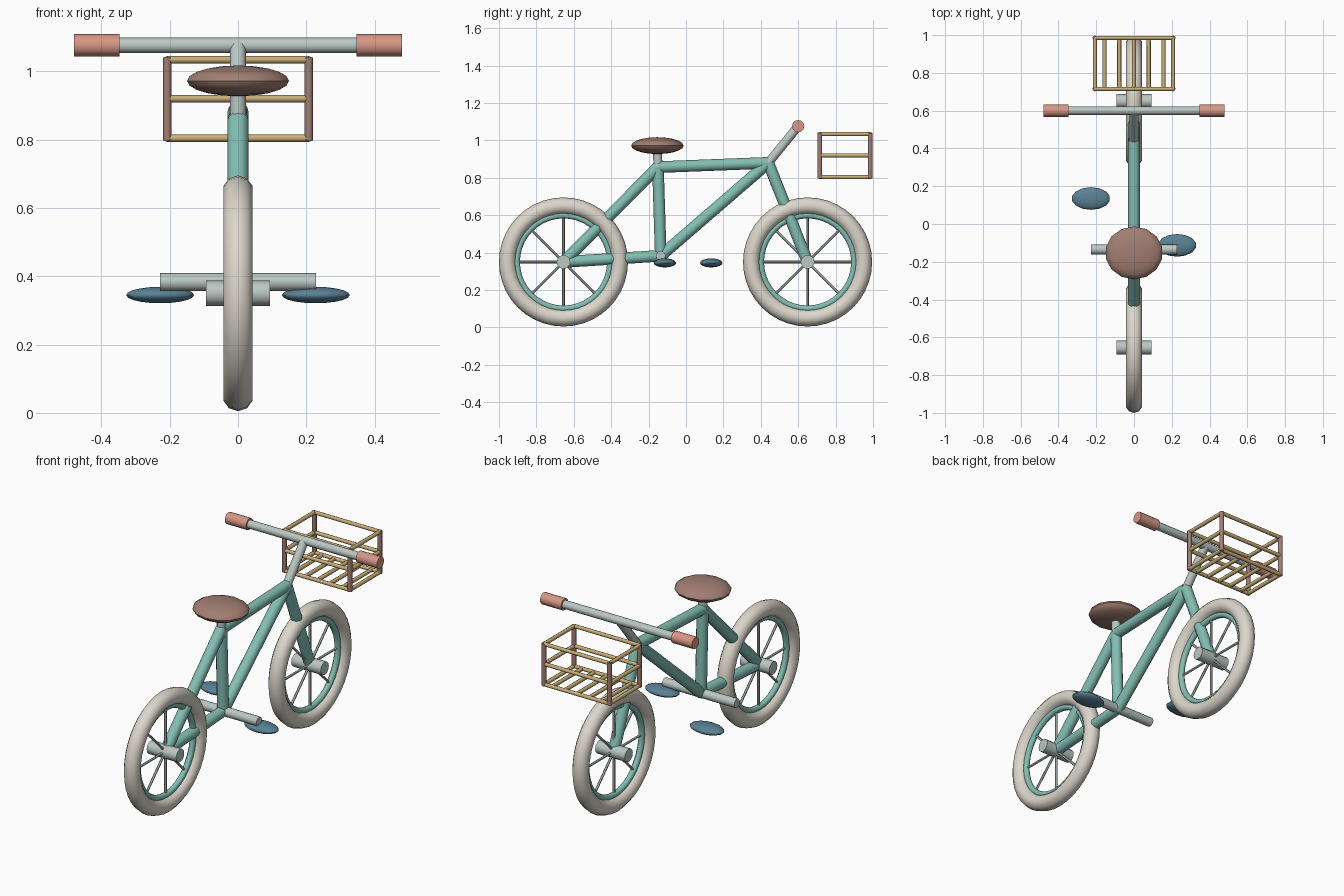
import bpy, math
from mathutils import Vector

if "Cube" in bpy.data.objects:
    bpy.data.objects.remove(bpy.data.objects["Cube"])


def material(name, rgb):
    m = bpy.data.materials.new(name)
    m.diffuse_color = (*rgb, 1)
    m.use_nodes = True
    m.node_tree.nodes["Principled BSDF"].inputs["Base Color"].default_value = m.diffuse_color
    return m


TEAL = material("teal paint", (0.23, 0.52, 0.45))
METAL = material("pale metal", (0.50, 0.58, 0.55))
CREAM = material("cream rubber", (0.72, 0.68, 0.60))
BROWN = material("brown leather", (0.36, 0.21, 0.17))
SALMON = material("salmon grip", (0.68, 0.31, 0.24))
BLUE = material("blue pedal", (0.10, 0.22, 0.30))
GOLD = material("gold cane", (0.60, 0.43, 0.19))


def finish(name, mat):
    ob = bpy.context.object
    ob.name = name
    ob.data.materials.append(mat)
    bpy.ops.object.shade_smooth_by_angle(angle=math.radians(50))
    return ob


def tube(name, a, b, r, mat, sides=12):
    a, b = Vector(a), Vector(b)
    d = b - a
    bpy.ops.mesh.primitive_cylinder_add(
        vertices=sides, radius=r, depth=d.length, location=(a + b) / 2,
        rotation=d.to_track_quat('Z', 'Y').to_euler())
    return finish(name, mat)


def ellipsoid(name, loc, size, mat):
    bpy.ops.mesh.primitive_uv_sphere_add(segments=14, ring_count=10, radius=1, location=loc)
    bpy.context.object.scale = size
    bpy.ops.object.transform_apply(location=False, rotation=False, scale=True)
    return finish(name, mat)


def ring(name, loc, major, minor, mat):
    bpy.ops.mesh.primitive_torus_add(
        major_segments=40, minor_segments=10, major_radius=major,
        minor_radius=minor, location=loc, rotation=(0, math.pi / 2, 0))
    return finish(name, mat)


# Wheels: tyre, rim, hub and eight spokes
REAR, FRONT = (0, -0.655, 0.35), (0, 0.65, 0.35)
for side, c in (("rear", REAR), ("front", FRONT)):
    ring(side + "_tyre", c, 0.30, 0.045, CREAM)
    ring(side + "_rim", c, 0.25, 0.017, TEAL)
    tube(side + "_hub", (-0.093, c[1], c[2]), (0.093, c[1], c[2]), 0.037, METAL)
    for i in range(8):
        a = i * math.pi / 4
        tip = (0, c[1] + 0.25 * math.cos(a), c[2] + 0.25 * math.sin(a))
        tube(f"{side}_spoke_{i}", c, tip, 0.007, METAL, 6)

# Frame tubes
CRANK, SEAT, HEAD = (0, -0.135, 0.383), (0, -0.15, 0.857), (0, 0.44, 0.88)
for name, a, b in (("chain_stay", REAR, CRANK), ("seat_stay", REAR, SEAT),
                   ("seat_tube", CRANK, SEAT), ("top_tube", SEAT, HEAD),
                   ("down_tube", CRANK, HEAD), ("fork", HEAD, FRONT)):
    tube(name, a, b, 0.031, TEAL)

# Seat and post
tube("seat_post", SEAT, (0, -0.153, 0.97), 0.024, METAL)
ellipsoid("seat", (0, -0.153, 0.972), (0.153, 0.14, 0.045), BROWN)

# Crank axle and pedals
tube("crank_axle", (-0.228, *CRANK[1:]), (0.228, *CRANK[1:]), 0.026, METAL)
for name, x, y in (("left_pedal", -0.228, 0.135), ("right_pedal", 0.228, -0.113)):
    ellipsoid(name, (x, y, 0.345), (0.102, 0.06, 0.024), BLUE)

# Stem, handlebar and grips
BAR = (0, 0.60, 1.076)
tube("stem", HEAD, BAR, 0.024, METAL)
tube("handlebar", (-0.47, *BAR[1:]), (0.47, *BAR[1:]), 0.023, METAL)
for name, s in (("left_grip", -1), ("right_grip", 1)):
    tube(name, (s * 0.347, *BAR[1:]), (s * 0.48, *BAR[1:]), 0.033, SALMON)

# Basket: corner posts, three rail loops and floor slats
X, Y0, Y1 = 0.207, 0.715, 0.985
corners = [(-X, Y0), (X, Y0), (X, Y1), (-X, Y1)]
for i, p in enumerate(corners):
    q = corners[(i + 1) % 4]
    tube(f"basket_post_{i}", (*p, 0.797), (*p, 1.04), 0.013, BROWN, 8)
    for j, z in enumerate((0.804, 0.92, 1.034)):
        tube(f"basket_rail_{i}_{j}", (*p, z), (*q, z), 0.011, GOLD, 8)
for i in range(5):
    x = (i - 2) * 0.078
    tube(f"basket_slat_{i}", (x, Y0, 0.804), (x, Y1, 0.804), 0.011, GOLD, 8)
